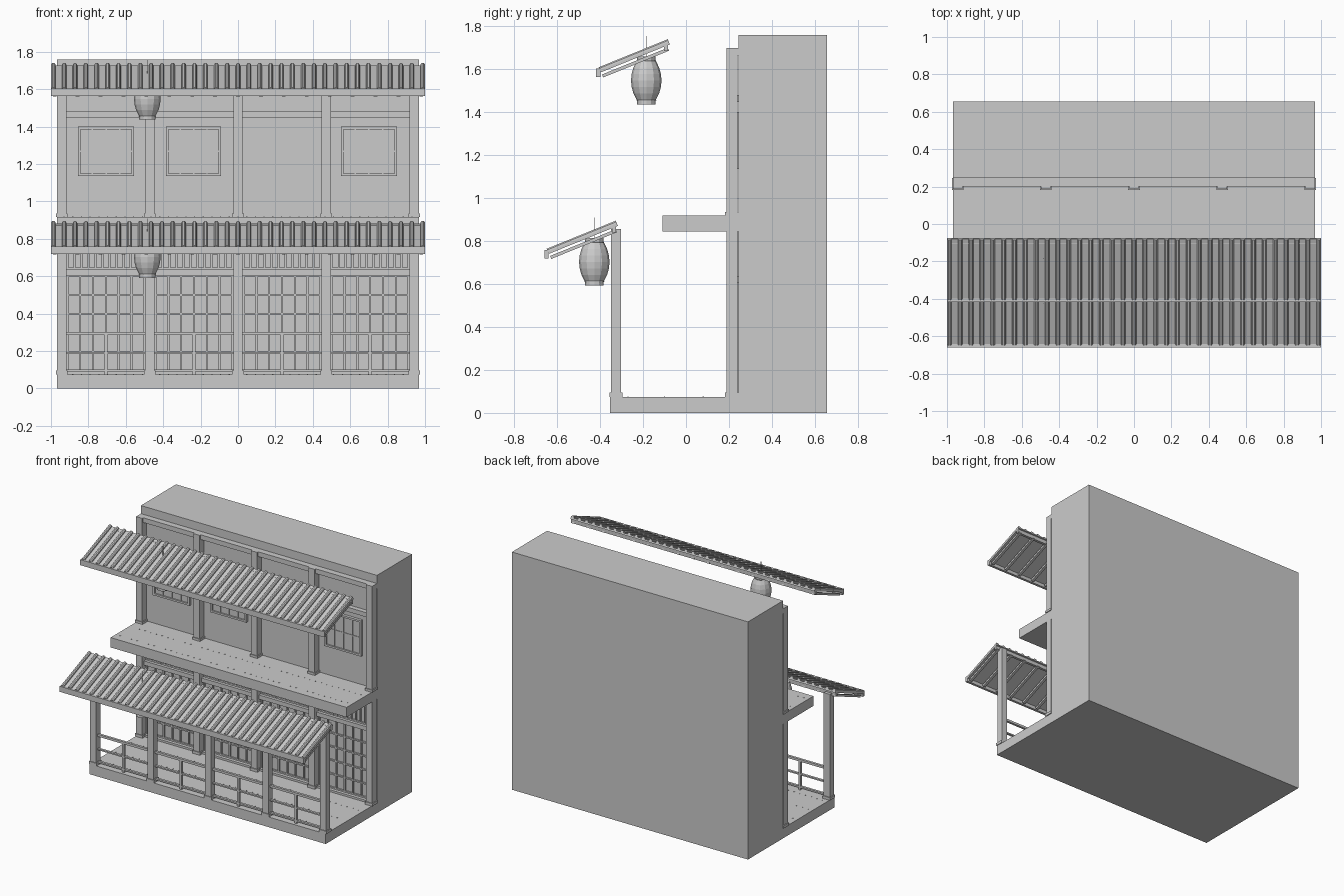
import bpy, bmesh, math
from mathutils import Vector

if "Cube" in bpy.data.objects:
    bpy.data.objects.remove(bpy.data.objects["Cube"])

POSTS = [-0.942, -0.471, 0.0, 0.471, 0.942]
BAYS = [(a + 0.025, b - 0.025) for a, b in zip(POSTS, POSTS[1:])]
W = 0.967          # half width of the building
WALL = 0.245       # y of the recessed wall face


def finish(name, bm):
    bmesh.ops.recalc_face_normals(bm, faces=bm.faces)
    me = bpy.data.meshes.new(name)
    bm.to_mesh(me)
    bm.free()
    ob = bpy.data.objects.new(name, me)
    bpy.context.collection.objects.link(ob)
    return ob


def sweep(bm, ring_a, ring_b):
    """Closed solid between two matching outlines."""
    a = [bm.verts.new(p) for p in ring_a]
    b = [bm.verts.new(p) for p in ring_b]
    n = len(a)
    bm.faces.new(a)
    bm.faces.new(b[::-1])
    for i in range(n):
        j = (i + 1) % n
        bm.faces.new((a[i], b[i], b[j], a[j]))


def boxes(name, items):
    """One object made of boxes (x0, x1, y0, y1, z0, z1)."""
    bm = bmesh.new()
    for x0, x1, y0, y1, z0, z1 in items:
        ring = [(x0, y0), (x1, y0), (x1, y1), (x0, y1)]
        sweep(bm, [(x, y, z0) for x, y in ring], [(x, y, z1) for x, y in ring])
    return finish(name, bm)


def grid(x0, x1, z0, z1, cols, rows, bar, depth):
    """Frame and bars of a lattice standing on the wall."""
    out = []
    for i in range(cols + 1):
        x = x0 + bar / 2 + (x1 - x0 - bar) * i / cols
        out.append((x - bar / 2, x + bar / 2, WALL - depth, WALL + 0.005, z0, z1))
    for i in range(rows + 1):
        z = z0 + bar / 2 + (z1 - z0 - bar) * i / rows
        out.append((x0, x1, WALL - depth + 0.001, WALL + 0.005, z - bar / 2, z + bar / 2))
    return out


# building body and the two decks
boxes("main_block", [(-W, W, WALL, 0.656, 0, 1.76)])
boxes("ground_deck", [(-W, W, -0.355, WALL, 0, 0.075)])
boxes("balcony_deck", [(-W, W, -0.11, WALL, 0.845, 0.918)])

# rows of nail heads on the decks
for name, rows, z in (("ground_deck_nails", (-0.27, -0.1, 0.08), 0.075),
                      ("balcony_nails", (-0.05, 0.11), 0.918)):
    boxes(name, [(x - .003, x + .003, y - .003, y + .003, z - .002, z + .002)
                 for y in rows for x in [-0.93 + 0.0465 * i for i in range(41)]])


# posts with shoes
def posts(name, y0, y1, z0, z1, shoe=0.02):
    boxes(name, [(x - .025, x + .025, y0, y1, z0, z1) for x in POSTS])
    boxes(name + "_shoes", [(x - .031, x + .031, y0 - .006, y1 + .006, z0, z0 + shoe)
                            for x in POSTS])


posts("porch_posts", -0.35, -0.302, 0.075, 0.857)
posts("ground_wall_posts", 0.188, 0.24, 0.075, 0.845)
posts("upper_wall_posts", 0.188, 0.24, 0.918, 1.70, 0.017)

# horizontal wall beams
boxes("wall_beams", [(-W, W, 0.2, WALL, 1.665, 1.70),
                     (-W + .03, W - .03, 0.21, WALL, 1.447, 1.48),
                     (-W + .03, W - .03, 0.21, WALL, 0.605, 0.636),
                     (-W + .03, W - .03, 0.21, WALL, 0.075, 0.09)])

# porch railing
rails = []
for a, b in BAYS:
    for z0, z1 in ((0.285, 0.302), (0.185, 0.195), (0.09, 0.102)):
        rails.append((a, b, -0.335, -0.317, z0, z1))
    m = (a + b) / 2
    rails.append((m - .008, m + .008, -0.335, -0.317, 0.075, 0.29))
boxes("porch_railing", rails)

# sliding lattice doors and slatted transom
doors, slats = [], []
for a, b in BAYS:
    doors += grid(a, b, 0.09, 0.605, 6, 5, 0.01, 0.012)
    slats += grid(a, b, 0.636, 0.845, 11, 1, 0.01, 0.014)
boxes("lattice_doors", doors)
boxes("transom_slats", slats)

# upper windows: raised panel with frame and bars
panes, bars = [], []
for x0, x1 in ((-0.855, -0.555), (-0.385, -0.09), (0.55, 0.85)):
    panes.append((x0 + .005, x1 - .005, WALL - .01, WALL, 1.14, 1.395))
    bars += grid(x0, x1, 1.135, 1.40, 1, 1, 0.014, 0.022)
    bars += grid(x0, x1, 1.135, 1.40, 4, 2, 0.008, 0.015)
boxes("window_panes", panes)
boxes("window_lattice", bars)


# tiled roof on rafters
def roof(name, y, z):
    front, back = Vector((0, y, z)), Vector((0, y + 0.32, z + 0.13))
    d = (back - front).normalized()
    n = Vector((0, -d.z, d.y))
    length = (back - front).length

    def strip(bm, profile, t0, t1):
        sweep(bm, *[[front + d * t + n * h + Vector((x, 0, 0)) for x, h in profile]
                    for t in (t0, t1)])

    def rect(x0, x1, h0, h1):
        return [(x0, h0), (x1, h0), (x1, h1), (x0, h1)]

    bm = bmesh.new()
    strip(bm, rect(-1, 1, -0.026, -0.014), 0, length)
    finish(name + "_board", bm)

    bm = bmesh.new()
    for i in range(35):
        c = -0.9875 + 1.975 * i / 34
        prof = [(c + s * w, h) for s, w, h in ((-1, .0125, -.016), (1, .0125, -.016),
                (1, .011, -.006), (1, .005, 0), (-1, .005, 0), (-1, .011, -.006))]
        strip(bm, prof, -0.002, length)
    finish(name + "_tile_ribs", bm)

    bm = bmesh.new()
    for i in range(17):
        c = -0.98 + 1.96 * i / 16
        strip(bm, rect(c - .01, c + .01, -0.052, -0.037), 0.0, length - 0.015)
    finish(name + "_rafters", bm)

    boxes(name + "_beams", [(-1, 1, y - .013, y + .006, z - .047, z - .006),
                            (-1, 1, y + .302, y + .322, z + .075, z + .108)])


# paper lantern with caps and hanging cord
def lantern(name, y, z):
    x, seg, rows = -0.485, 12, 6
    prof = [(0.043, 0), (0.043, 0.018), (0.047, 0.018)]
    for i in range(rows + 1):
        u = i / rows
        prof.append((0.045 + 0.026 * math.sin(math.pi * u) ** 0.8 if 0 < u < 1 else 0.045,
                     0.021 + 0.18 * u))
    prof += [(0.047, 0.204), (0.043, 0.204), (0.043, 0.222)]
    bm = bmesh.new()
    rings = [[bm.verts.new((x + r * math.cos(2 * math.pi * k / seg),
                            y + r * math.sin(2 * math.pi * k / seg), z + h))
              for k in range(seg)] for r, h in prof]
    for a, b in zip(rings, rings[1:]):
        for k in range(seg):
            m = (k + 1) % seg
            bm.faces.new((a[k], a[m], b[m], b[k]))
    bm.faces.new(rings[0])
    bm.faces.new(rings[-1])
    finish(name, bm)
    boxes(name + "_cord", [(x - .002, x + .002, y - .002, y + .002, z + .21, z + .318)])


for name, dy, dz in (("upper", 0, 0), ("lower", -0.242, -0.845)):
    roof(name + "_roof", -0.405 + dy, 1.61 + dz)
    lantern(name + "_lantern", -0.185 + dy, 1.437 + dz)
